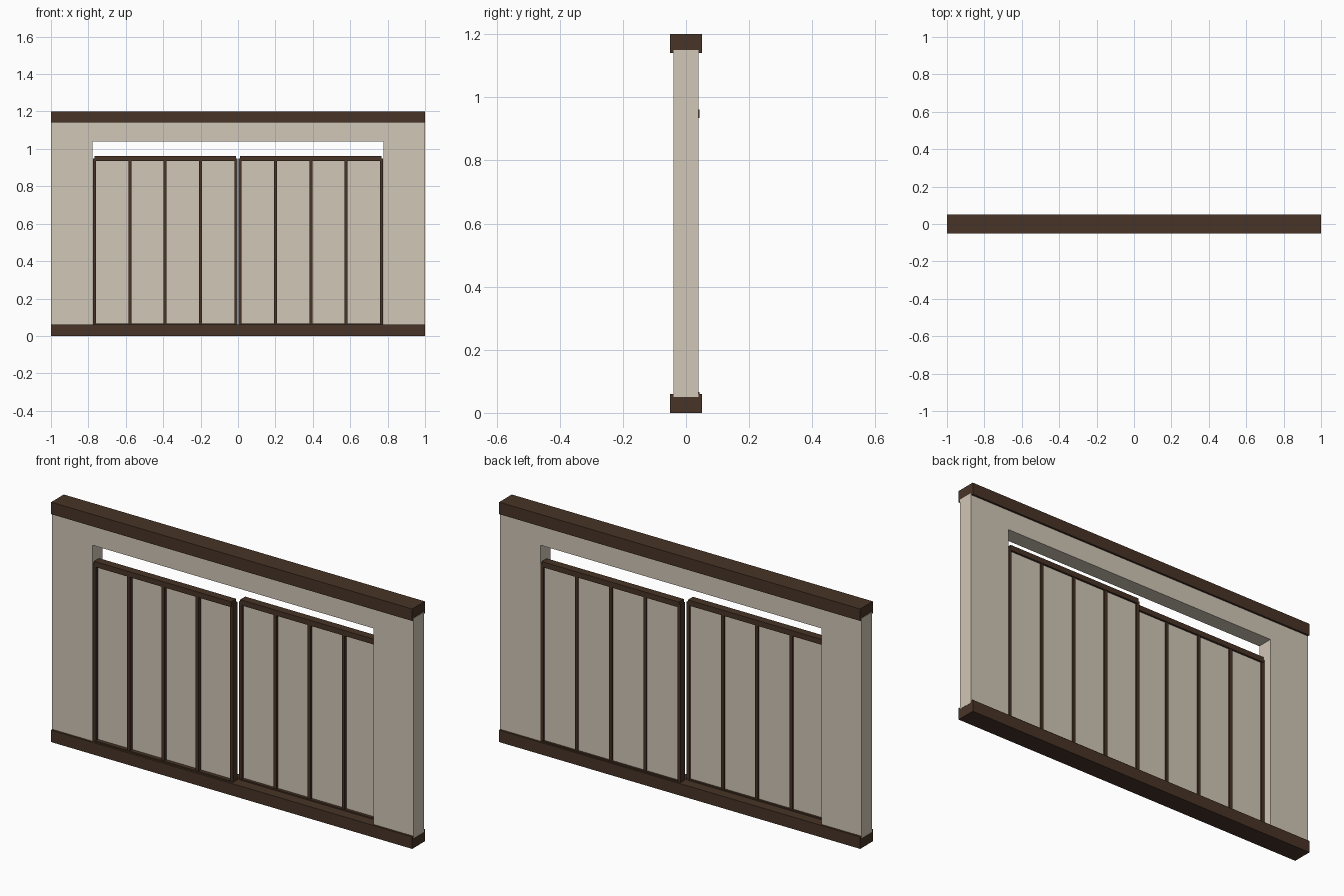
import bpy
import bmesh
from mathutils import Vector

if "Cube" in bpy.data.objects:
    bpy.data.objects.remove(bpy.data.objects["Cube"])


def material(name, rgb):
    m = bpy.data.materials.new(name)
    m.diffuse_color = (*rgb, 1)
    m.use_nodes = True
    m.node_tree.nodes["Principled BSDF"].inputs["Base Color"].default_value = m.diffuse_color
    return m


WOOD = material("dark_wood", (0.065, 0.034, 0.02))
PLASTER = material("plaster", (0.64, 0.57, 0.47))


def boxes(name, mat, spans):
    """One object made of boxes, each span being (x0, x1, y0, y1, z0, z1)."""
    bm = bmesh.new()
    for x0, x1, y0, y1, z0, z1 in spans:
        verts = bmesh.ops.create_cube(bm, size=1)["verts"]
        size = Vector((x1 - x0, y1 - y0, z1 - z0))
        mid = Vector((x0 + x1, y0 + y1, z0 + z1)) / 2
        for v in verts:
            v.co = v.co * size + mid
    mesh = bpy.data.meshes.new(name)
    bm.to_mesh(mesh)
    bm.free()
    mesh.materials.append(mat)
    ob = bpy.data.objects.new(name, mesh)
    bpy.context.collection.objects.link(ob)
    return ob


# Sill and head beams
boxes("bottom_beam", WOOD, [(-0.999, 0.999, -0.05, 0.05, 0, 0.06)])
boxes("top_beam", WOOD, [(-0.999, 0.999, -0.05, 0.05, 1.14, 1.2)])

# Wall sections on both sides of the opening, and the lintel
boxes("left_wall", PLASTER, [(-1, -0.777, -0.04, 0.04, 0.05, 1.15)])
boxes("right_wall", PLASTER, [(0.777, 1, -0.04, 0.04, 0.05, 1.15)])
boxes("lintel", PLASTER, [(-0.777, 0.777, -0.04, 0.04, 1.04, 1.15)])


def sliding_door(name, x0, x1, rail_y, stile_y, panel_y, bays=4, half=0.008):
    """Door with stiles centred from x0 to x1, rails and a thin infill panel."""
    step = (x1 - x0) / bays
    boxes(name + "_stiles", WOOD,
          [(x0 + i * step - half, x0 + i * step + half, *stile_y, 0.05, 0.95)
           for i in range(bays + 1)])
    boxes(name + "_rails", WOOD,
          [(x0, x1, *rail_y, z0, z1) for z0, z1 in ((0.04, 0.066), (0.935, 0.962))])
    boxes(name + "_panel", PLASTER, [(x0, x1, *panel_y, 0.05, 0.95)])


# Two doors on parallel tracks: left one in front, right one behind
sliding_door("front_door", -0.768, -0.01, (-0.04, 0.0), (-0.038, -0.003), (-0.02, -0.01))
sliding_door("back_door", 0.01, 0.768, (0.003, 0.043), (0.006, 0.04), (0.018, 0.033))
